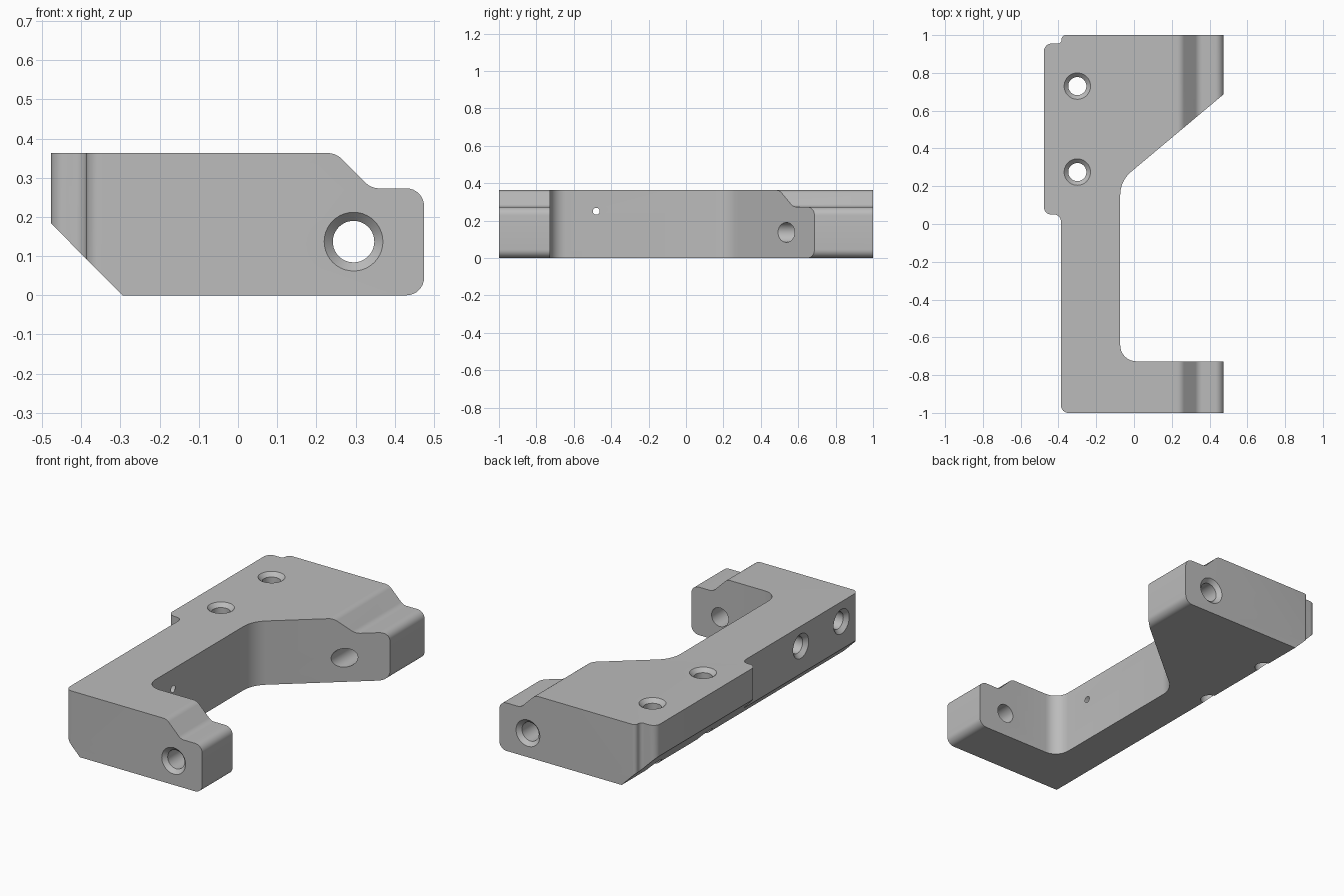
import bpy, bmesh, math
from mathutils import Vector, Matrix

cube = bpy.data.objects.get("Cube")
if cube:
    bpy.data.objects.remove(cube, do_unlink=True)

grey = bpy.data.materials.new("machined grey")
grey.use_nodes = True
colour = (0.5, 0.5, 0.5, 1)
grey.diffuse_color = colour
grey.node_tree.nodes["Principled BSDF"].inputs["Base Color"].default_value = colour


def fillet(corners, steps=8):
    """Round each (x, y, radius) corner of a closed outline."""
    out = []
    for i, (x, y, r) in enumerate(corners):
        p = Vector((x, y))
        if r == 0:
            out.append(p)
            continue
        a = (Vector(corners[i - 1][:2]) - p).normalized()
        b = (Vector(corners[(i + 1) % len(corners)][:2]) - p).normalized()
        half = a.angle(b) / 2
        centre = p + (a + b).normalized() * (r / math.sin(half))
        start = p + a * (r / math.tan(half)) - centre
        end = p + b * (r / math.tan(half)) - centre
        sweep = start.angle(end)
        for k in range(steps + 1):
            t = k / steps
            out.append(centre + (start * math.sin((1 - t) * sweep)
                                 + end * math.sin(t * sweep)) / math.sin(sweep))
    return out


def finish(name, bm):
    bmesh.ops.recalc_face_normals(bm, faces=bm.faces)
    mesh = bpy.data.meshes.new(name)
    bm.to_mesh(mesh)
    bm.free()
    mesh.materials.append(grey)
    ob = bpy.data.objects.new(name, mesh)
    bpy.context.collection.objects.link(ob)
    return ob


def prism(name, outline, place, depth):
    """Extrude an outline placed in space by a function."""
    bm = bmesh.new()
    face = bm.faces.new([bm.verts.new(place(p)) for p in outline])
    new = bmesh.ops.extrude_face_region(bm, geom=[face])["geom"]
    bmesh.ops.translate(bm, vec=depth,
                        verts=[v for v in new if isinstance(v, bmesh.types.BMVert)])
    return finish(name, bm)


def drill(name, profile, origin, axis, sides=40):
    """Lathe (distance, radius) pairs into a cutter along an axis."""
    bm = bmesh.new()
    rings = []
    for d, r in profile:
        rings.append([bm.verts.new((r * math.cos(a), r * math.sin(a), d))
                      for a in (2 * math.pi * k / sides for k in range(sides))])
    for lo, hi in zip(rings, rings[1:]):
        for k in range(sides):
            n = (k + 1) % sides
            bm.faces.new((lo[k], lo[n], hi[n], hi[k]))
    bm.faces.new(rings[0])
    bm.faces.new(rings[-1])
    turn = Vector((0, 0, 1)).rotation_difference(Vector(axis)).to_matrix().to_4x4()
    bm.transform(Matrix.Translation(origin) @ turn)
    return finish(name, bm)


def cut(body, tool, operation):
    tool.hide_render = True
    mod = body.modifiers.new("cut", "BOOLEAN")
    mod.operation, mod.solver, mod.object = operation, "EXACT", tool
    bpy.context.view_layer.objects.active = body
    bpy.ops.object.modifier_apply(modifier=mod.name)
    bpy.data.objects.remove(tool, do_unlink=True)


# Plan outline of the bracket: pad, spine and two arms
plan = fillet([
    (-0.477, 0.955, 0.04), (-0.383, 0.955, 0.021), (-0.383, 1, 0.021),
    (0.5, 1, 0), (0.5, 0.708, 0), (-0.073, 0.228, 0.16),
    (-0.073, -0.727, 0.085), (0.5, -0.727, 0), (0.5, -1, 0),
    (-0.387, -1, 0.04), (-0.387, 0.05, 0.035), (-0.477, 0.05, 0.04)])
body = prism("bracket_body", plan, lambda p: (p.x, p.y, -0.1), (0, 0, 0.6))

# Side section: chamfered underside, stepped arm ends
section = fillet([
    (-0.6, 0.363, 0), (-0.6, 0.307, 0), (-0.295, 0, 0), (0.475, 0, 0.045),
    (0.475, 0.273, 0.045), (0.34, 0.273, 0.05), (0.25, 0.363, 0.05)])
cut(body, prism("section_cutter", section, lambda p: (p.x, -1.1, p.y), (0, 2.2, 0)),
    "INTERSECT")

# Cross hole through both arms, countersunk on the outer faces
cross = [(-1.01, 0.085), (-0.978, 0.053), (0.978, 0.053), (1.01, 0.085)]
cut(body, drill("cross_hole", cross, (0.295, 0, 0.137), (0, 1, 0)), "DIFFERENCE")

# Vertical countersunk holes in the pad
for y in (0.73, 0.275):
    pad = [(-0.01, 0.08), (0.022, 0.048), (0.5, 0.048)]
    cut(body, drill("pad_hole", pad, (-0.3, y, 0.363), (0, 0, -1)), "DIFFERENCE")

# Blind holes in the outer side, with a drill-point tip
for y in (-0.48, -0.845):
    blind = [(-0.01, 0.08), (0.022, 0.048), (0.295, 0.048), (0.325, 0.001)]
    cut(body, drill("side_hole", blind, (-0.387, y, 0.25), (1, 0, 0)), "DIFFERENCE")

bpy.ops.object.select_all(action="DESELECT")
body.select_set(True)
bpy.context.view_layer.objects.active = body
bpy.ops.object.shade_smooth_by_angle(angle=math.radians(25))
